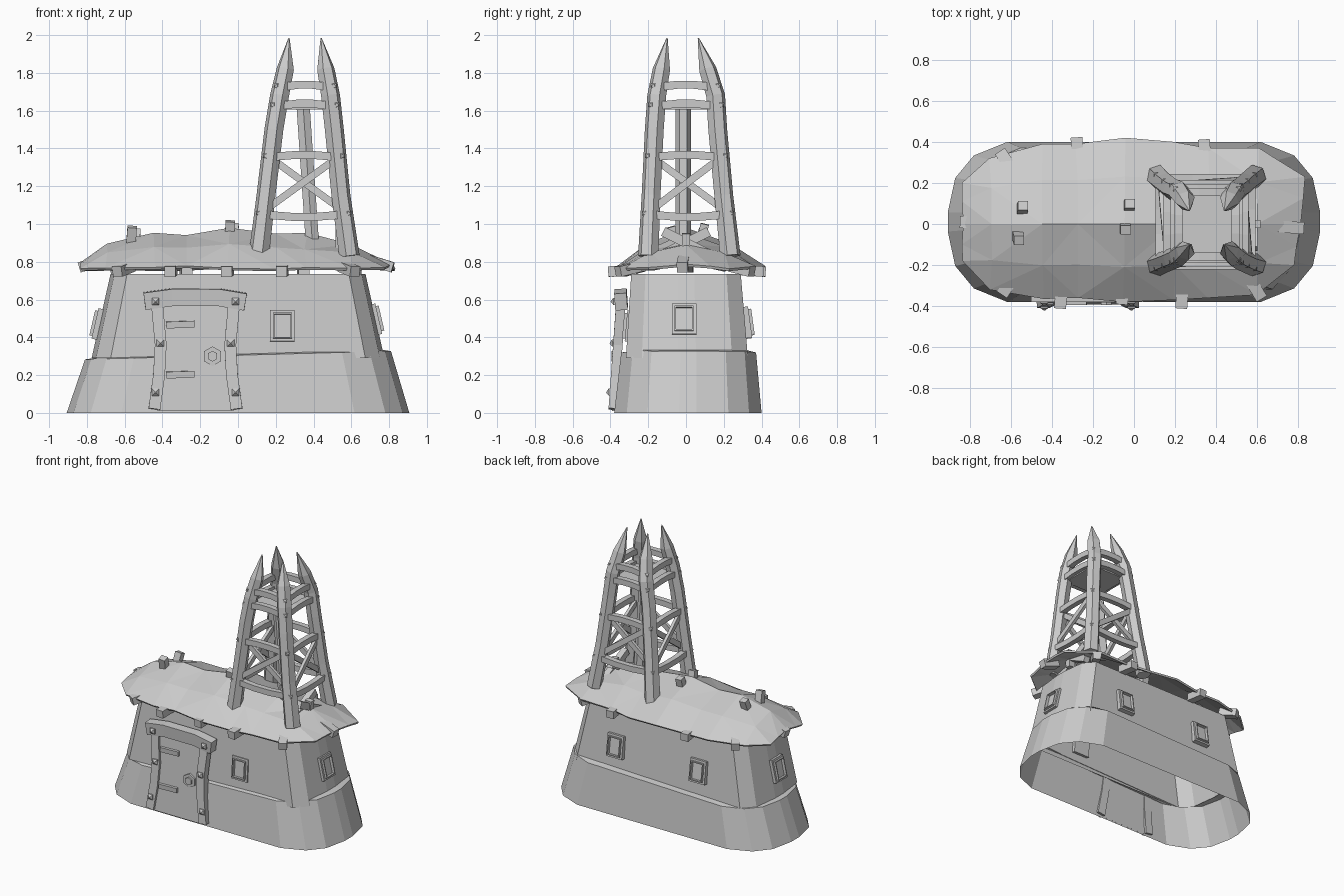
import bpy, bmesh, math, random
from mathutils import Vector, Matrix

random.seed(4)
cube = bpy.data.objects.get("Cube")
if cube:
    bpy.data.objects.remove(cube)

grey = bpy.data.materials.new("plain_grey")
grey.use_nodes = True
grey.diffuse_color = (0.6, 0.6, 0.6, 1)
grey.node_tree.nodes["Principled BSDF"].inputs["Base Color"].default_value = (0.6, 0.6, 0.6, 1)


def finish(name, bm, fix=True):
    if fix:
        bmesh.ops.recalc_face_normals(bm, faces=bm.faces)
    mesh = bpy.data.meshes.new(name)
    bm.to_mesh(mesh)
    bm.free()
    mesh.materials.append(grey)
    ob = bpy.data.objects.new(name, mesh)
    bpy.context.collection.objects.link(ob)
    return ob


def loft(bm, rings, caps=True):
    rows = [[bm.verts.new(p) for p in ring] for ring in rings]
    n = len(rows[0])
    for a, b in zip(rows, rows[1:]):
        for i in range(n):
            j = (i + 1) % n
            bm.faces.new((a[i], a[j], b[j], b[i]))
    if caps:
        bm.faces.new(rows[0][::-1])
        bm.faces.new(rows[-1])


def sweep(name, pts, wide, deep, face, sides=4, scale=None):
    """Bar along a path; face is the direction the deep side points to."""
    pts = [Vector(p) for p in pts]
    face = Vector(face)
    k = 1 / math.cos(math.pi / sides)
    rings = []
    for i, p in enumerate(pts):
        t = (pts[min(i + 1, len(pts) - 1)] - pts[max(i - 1, 0)]).normalized()
        u = t.cross(face).normalized()
        v = u.cross(t)
        s = k * (scale[i] if scale else 1) / 2
        angles = [(j + 0.5) * math.tau / sides for j in range(sides)]
        rings.append([p + u * math.cos(a) * wide * s + v * math.sin(a) * deep * s for a in angles])
    bm = bmesh.new()
    loft(bm, rings)
    return finish(name, bm)


def stud(name, p, out, size):
    """Small pyramid bolt pointing along out."""
    p, out = Vector(p), Vector(out).normalized()
    sweep(name, [p, p + out * size * 0.4, p + out * size], size * 1.6, size * 1.6, (0, 0, 1), 4, [1, 1, 0.1])


# Stone walls: an open flared skirt and an open tapering upper wall
def outline(quarter, a, b, z, cy=0, tilt=0):
    q = quarter + [(-x, y) for x, y in reversed(quarter)]
    q += [(-x, -y) for x, y in q]
    return [Vector((x * a, y * b + cy, z + tilt * x)) for x, y in q]


round_end = [(1, 0.12), (0.96, 0.55), (0.86, 0.83), (0.68, 1), (0.2, 1)]
square_end = [(1, 0.15), (0.97, 0.74), (0.87, 1), (0.5, 1), (0.2, 1)]
bm = bmesh.new()
loft(bm, [outline(round_end, 0.907, 0.39, 0, 0.01),
          outline(round_end, 0.81, 0.357, 0.305, 0.014, 0.022),
          outline(square_end, 0.765, 0.318, 0.312, 0.005, 0.022)], False)
finish("stone_skirt", bm, False)
bm = bmesh.new()
loft(bm, [outline(square_end, 0.775, 0.323, 0.29, 0.005), outline(square_end, 0.675, 0.29, 0.735)], False)
finish("upper_wall", bm, False)

# Sagging hide roof, a faceted sheet over the ridge: x, front eave, back eave, ridge height
stations = [(-0.83, 0.18, 0.2, 0.80), (-0.7, 0.32, 0.32, 0.89), (-0.44, 0.365, 0.39, 0.96),
            (-0.28, 0.36, 0.39, 0.935), (-0.05, 0.38, 0.42, 0.975), (0.2, 0.37, 0.4, 0.945),
            (0.36, 0.36, 0.37, 0.945), (0.6, 0.345, 0.37, 0.89), (0.81, 0.2, 0.23, 0.785)]
bm = bmesh.new()
rows = []
for x, front, back, ridge in stations:
    row = []
    for t in (-1, -0.55, 0, 0.55, 1):
        jit = random.uniform(-0.01, 0.01)
        z = 0.77 + (ridge - 0.77) * (1 - abs(t) ** 1.5) + jit
        row.append(bm.verts.new((x + jit + (0.03 * t if x > 0.7 else 0), t * (back if t > 0 else front), z)))
    rows.append(row)
for a, b in zip(rows, rows[1:]):
    for i in range(4):
        bm.faces.new((a[i], b[i], b[i + 1], a[i + 1]))
bmesh.ops.triangulate(bm, faces=bm.faces)
roof = finish("hide_roof", bm)
solid = roof.modifiers.new("thickness", "SOLIDIFY")
solid.thickness = 0.014
solid.offset = -1

# Joist ends under the eaves
for x, y in [(-0.64, -0.34), (-0.36, -0.41), (-0.06, -0.39), (0.23, -0.41), (0.62, -0.36), (0.82, -0.02),
             (0.63, 0.35), (0.34, 0.41), (-0.28, 0.42), (-0.65, 0.35), (-0.84, 0.01)]:
    corner = abs(x) > 0.5
    end = Vector((x, y, 0.77 if abs(x) > 0.8 else 0.748))
    inward = Vector((-x * 0.35 if corner else 0.03, -y, 0.09 if corner else 0.03)).normalized()
    sweep("joist_end", [end, end + inward * 0.13], 0.058, 0.055, (0, 0, 1))

# Rafter tips poking through the roof beside the ridge
for x, y, top in ((-0.54, 0.09, 0.97), (-0.56, -0.08, 0.985), (-0.02, 0.1, 1.0), (-0.04, -0.03, 1.015)):
    lean = math.copysign(0.035, y)
    sweep("rafter_tip", [(x - 0.01, y - lean, 0.86), (x, y, top)], 0.045, 0.05, (1, 0, 0))
sweep("ridge_peg", [(0.58, 0, 0.82), (0.59, 0, 0.95)], 0.04, 0.05, (1, 0, 0))
for s in (-1, 1):
    sweep("gable_rafter", [(0.56 + s * 0.02, s * 0.18, 0.81), (0.56 + s * 0.02, -s * 0.12, 0.96)],
          0.045, 0.05, (0, 0, 1))

# Watchtower legs: bent, sharpened logs
heights = (0.83, 1.15, 1.5, 1.68, 1.82, 1.985)
leg_x = {-1: (0.11, 0.148, 0.19, 0.22, 0.25, 0.27), 1: (0.59, 0.545, 0.51, 0.49, 0.465, 0.44)}
leg_y = {-1: (-0.2, -0.185, -0.168, -0.155, -0.13, -0.1), 1: (0.235, 0.2, 0.168, 0.157, 0.115, 0.065)}
legs = {}
for sx in (-1, 1):
    for sy in (-1, 1):
        path = [Vector(p) for p in zip(leg_x[sx], leg_y[sy], heights)]
        legs[sx, sy] = path
        sweep("tower_leg", path, 0.092, 0.085, (sx, sy, 0), 6, [1.08, 1, 1, 1, 0.92, 0.06])


def leg_at(key, z):
    for a, b in zip(legs[key], legs[key][1:]):
        if a.z <= z <= b.z:
            return a.lerp(b, (z - a.z) / (b.z - a.z))


# Tower crossbars, diagonal braces and bolts
corners = [(-1, -1), (1, -1), (1, 1), (-1, 1)]
outs = [(0, -1, 0), (1, 0, 0), (0, 1, 0), (-1, 0, 0)]
for i, out in enumerate(outs):
    a, b = corners[i], corners[(i + 1) % 4]
    o = Vector(out) * 0.012
    for z, arch in ((1.05, -0.012), (1.355, 0.01), (1.625, 0.012), (1.725, 0.012)):
        p, q = leg_at(a, z) + o, leg_at(b, z) + o
        middle = [p.lerp(q, f) + Vector((0, 0, arch)) for f in (0.35, 0.65)]
        sweep("crossbar", [p, *middle, q], 0.042, 0.04, out)
        diagonal = Vector((*a, 0)).normalized()
        stud("leg_bolt", leg_at(a, z + 0.005) + diagonal * 0.036, diagonal, 0.018)
    for n, (c, d) in enumerate(((a, b), (b, a))):
        shift = o * (1 - 2 * n)
        sweep("diagonal_brace", [leg_at(c, 1.07) + shift, leg_at(d, 1.35) + shift], 0.038, 0.022, out)

# Lookout deck and its centre post
sweep("lookout_deck", [(0.2, 0, 1.62), (0.5, 0, 1.62)], 0.3, 0.025, (0, 0, 1))
sweep("centre_post", [(0.395, -0.015, 0.88), (0.345, -0.015, 1.62)], 0.07, 0.07, (0, -1, 0), 6)


# Door, its bowed posts and arched lintel, leaning with the wall
def at_front(x, z, proud=0.0):
    return Vector((x, -0.386 + 0.07 * z - proud, z))


out = (0, -1, -0.07)
sweep("door_panel", [at_front(-0.225, 0.01), at_front(-0.225, 0.6)], 0.4, 0.014, out)
for s in (-1, 1):
    path = [at_front(-0.225 + s * dx, z) for dx, z in ((0.218, 0.02), (0.193, 0.2), (0.184, 0.36), (0.205, 0.59))]
    sweep("door_post", path, 0.062, 0.05, out)
    for dx, z in ((0.212, 0.11), (0.186, 0.37), (0.212, 0.59)):
        stud("door_stud", at_front(-0.225 + s * dx, z, 0.02 if z < 0.5 else 0.03), out, 0.024)
lintel = [(-0.495, 0.592), (-0.35, 0.612), (-0.1, 0.612), (0.04, 0.588)]
sweep("door_lintel", [at_front(x, z) for x, z in lintel], 0.09, 0.065, out)
for z in (0.2, 0.465):
    sweep("door_hinge", [at_front(-0.38, z, 0.01), at_front(-0.23, z + 0.005, 0.01)], 0.035, 0.025, out)
knob = at_front(-0.135, 0.3)
sweep("knob_plate", [knob, knob + Vector((0, -0.018, 0))], 0.09, 0.09, (0, 0, 1), 6)
sweep("knob", [knob, knob + Vector((0, -0.03, 0))], 0.05, 0.05, (0, 0, 1), 6)


# Windows: flat surround, raised frame and sunk pane
def window(x, y, z, yaw, tilt):
    bm = bmesh.new()
    bmesh.ops.create_cube(bm, size=1, matrix=Matrix.Diagonal((0.13, 0.035, 0.165, 1)))
    front = min(bm.faces, key=lambda f: f.calc_center_median().y)
    for thick, depth in ((0.02, 0), (0.001, 0.015), (0.01, 0), (0.001, -0.02)):
        bmesh.ops.inset_region(bm, faces=[front], thickness=thick, depth=depth)
    turn = Matrix.Rotation(math.radians(yaw), 4, "Z") @ Matrix.Rotation(-math.radians(tilt), 4, "X")
    bm.transform(Matrix.Translation((x, y, z)) @ turn)
    finish("window", bm)


window(0.235, -0.3, 0.46, 0, 5)
window(0.35, 0.322, 0.48, 180, 8)
window(-0.33, 0.322, 0.475, 180, 8)
window(0.728, -0.01, 0.495, 90, 13)
window(-0.74, -0.02, 0.47, -90, 13)
